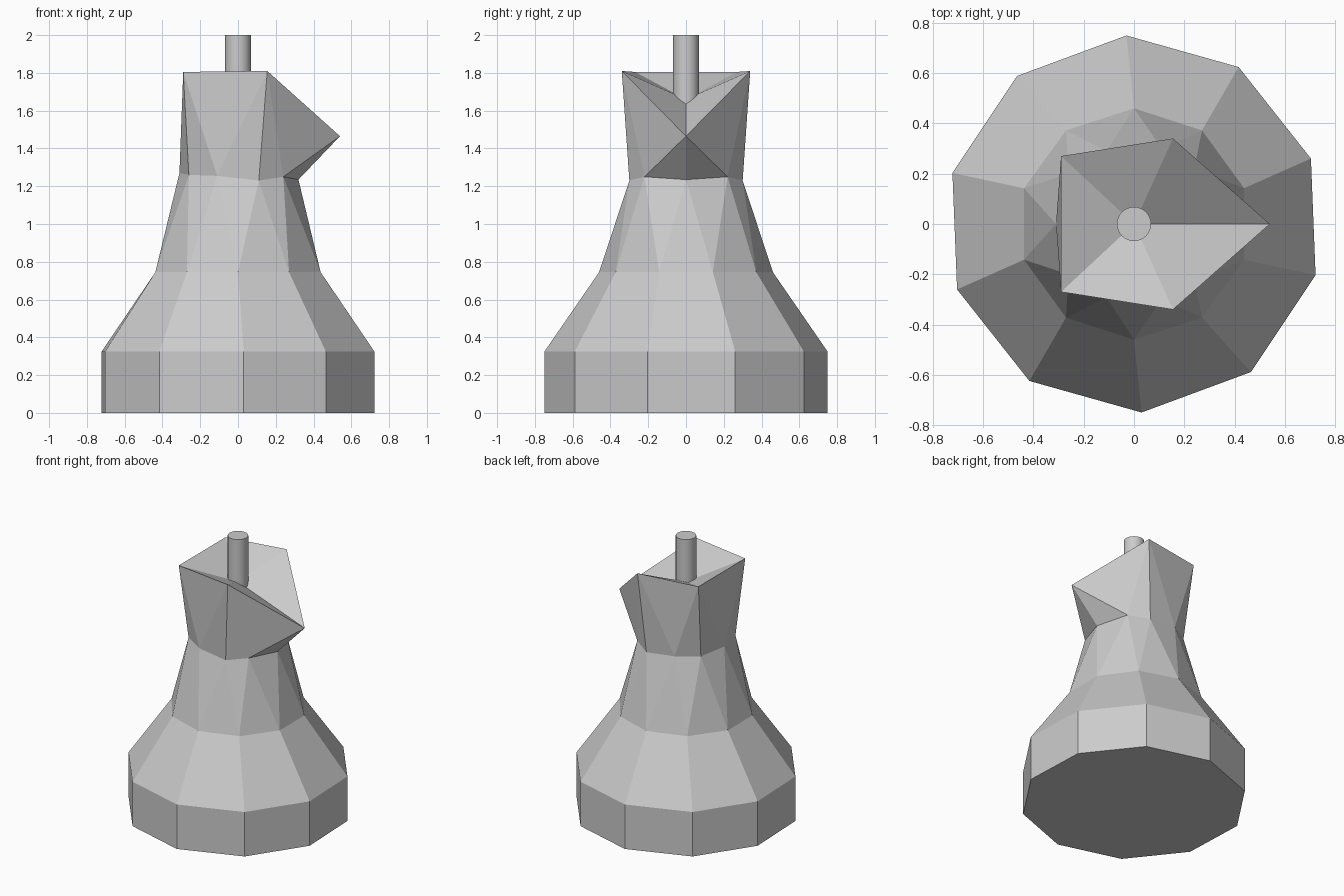
import bpy, bmesh
from math import cos, sin, radians

if "Cube" in bpy.data.objects:
    bpy.data.objects.remove(bpy.data.objects["Cube"])

bm = bmesh.new()


def ring(radius, z, turn):
    """Ten-sided ring of vertices."""
    return [bm.verts.new((radius * cos(radians(turn + 36 * i)),
                          radius * sin(radians(turn + 36 * i)), z)) for i in range(10)]


def mirrored(points, middle):
    """Closed loop from points with y >= 0; the back part is mirrored over y."""
    loop = points + [(x, -y, z) for x, y, z in reversed(points[1:middle])]
    return [bm.verts.new(p) for p in loop]


# Rings from the foot up to the spouted rim
foot = ring(0.75, 0, 20.3)
ledge = ring(0.75, 0.325, 20.3)
shoulder = ring(0.46, 0.745, 18)
neck = mirrored([(0.32, 0, 1.235), (0.24, 0.22, 1.25), (0.11, 0.30, 1.23),
                 (-0.11, 0.29, 1.255), (-0.26, 0.20, 1.26), (-0.31, 0, 1.27)], 5)
rim = mirrored([(0.54, 0, 1.465), (0.155, 0.34, 1.81), (-0.29, 0.27, 1.805)], 3)
dip = bm.verts.new((0, 0, 1.66))

# Foot and sloping skirt
bm.faces.new(foot[::-1])
for low, high in ((foot, ledge), (ledge, shoulder)):
    for i in range(10):
        j = (i + 1) % 10
        bm.faces.new((low[i], low[j], high[j], high[i]))

# Neck of alternating triangles
for i in range(10):
    j = (i + 1) % 10
    bm.faces.new((shoulder[i], neck[j], neck[i]))
    bm.faces.new((shoulder[i], shoulder[j], neck[j]))

# Five-cornered head with a sunken top
for i in range(5):
    a, b, c = neck[2 * i - 1], neck[2 * i], neck[2 * i + 1]
    r, s = rim[i], rim[(i + 1) % 5]
    for face in ((r, a, b), (r, b, c), (r, c, s), (r, s, dip)):
        bm.faces.new(face)

bmesh.ops.recalc_face_normals(bm, faces=bm.faces)
mesh = bpy.data.meshes.new("body")
bm.to_mesh(mesh)
bm.free()
body = bpy.data.objects.new("body", mesh)
bpy.context.collection.objects.link(body)

# Round peg standing in the dip
bpy.ops.mesh.primitive_cylinder_add(vertices=32, radius=0.068, depth=0.4, location=(0, 0, 1.8))
bpy.context.object.name = "peg"
bpy.ops.object.shade_smooth_by_angle(angle=radians(30))
